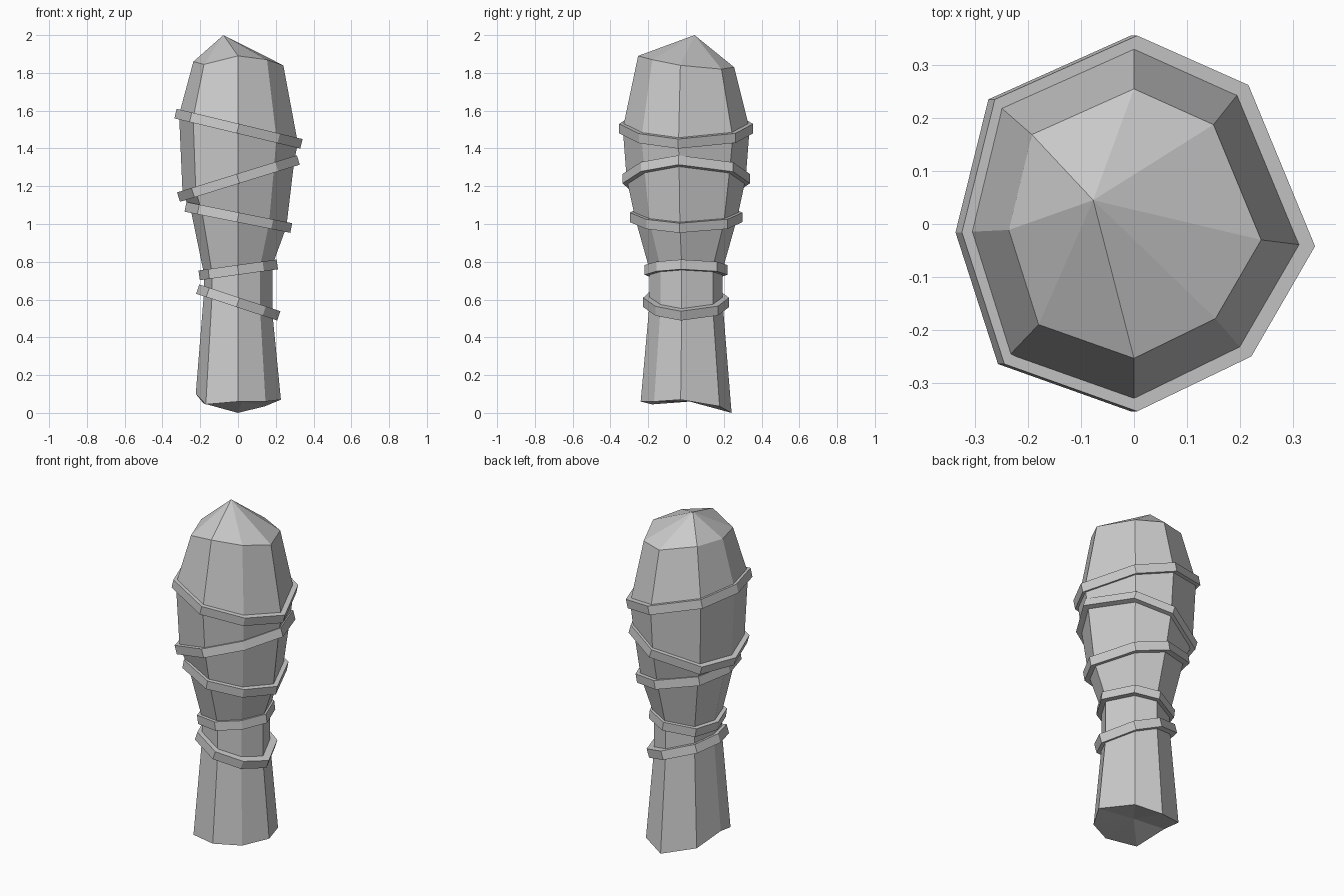
import bpy
from mathutils import Vector

if "Cube" in bpy.data.objects:
    bpy.data.objects.remove(bpy.data.objects["Cube"])

# Irregular eight-sided cross-section, counter-clockwise from the front
SECTION = [(0, -.338), (.205, -.238), (.32, -.04), (.2, .25),
           (0, .34), (-.257, .225), (-.315, -.015), (-.24, -.253)]
N = len(SECTION)


def add_mesh(name, verts, faces):
    me = bpy.data.meshes.new(name)
    me.from_pydata(verts, [], faces)
    me.update()
    ob = bpy.data.objects.new(name, me)
    bpy.context.collection.objects.link(ob)
    return ob


def bridge(a, b):
    return [(a + i, a + (i + 1) % N, b + (i + 1) % N, b + i) for i in range(N)]


def tilted_loop(scale, z, slope, grow=0.0, shift=0.0):
    """Scaled section on a plane tilted along x, moved along the plane normal."""
    normal = Vector((-slope, 0, 1)).normalized()
    out = []
    for x, y in SECTION:
        d = Vector((x, y, 0))
        d = d * scale + d.normalized() * grow
        d.z = z + slope * d.x
        out.append(d + normal * shift)
    return out


# Straps from low to high: scale, mid height, slope, protrusion
STRAPS = [(.57, .585, -.33, .034), (.57, .757, .14, .026), (.8, 1.035, -.2, .026),
          (.93, 1.24, .31, .022), (.99, 1.505, -.24, .019)]

# Chipped bottom and top rims
BOTTOM_Z = [.06, .06, .07, .035, 0, .05, .1, .045]
TOP_Z = [1.89, 1.87, 1.84, 1.82, 1.83, 1.87, 1.86, 1.845]
bottom = [Vector((x * .71, y * .71, z)) for (x, y), z in zip(SECTION, BOTTOM_Z)]
top = [Vector((x * .75, y * .75, z)) for (x, y), z in zip(SECTION, TOP_Z)]

# Body: loops follow the straps, closed by an off-centre peak and a broken base
loops = [bottom] + [tilted_loop(s, z, m) for s, z, m, g in STRAPS] + [top]
verts = [v for lp in loops for v in lp]
faces = []
for k in range(len(loops) - 1):
    faces += bridge(k * N, (k + 1) * N)
base, peak = len(verts), len(verts) + 1
verts += [Vector((.02, .02, .06)), Vector((-.077, .045, 2.0))]
last = (len(loops) - 1) * N
for i in range(N):
    j = (i + 1) % N
    faces.append((j, i, base))
    faces.append((last + i, last + j, peak))
add_mesh("handle_body", verts, faces)

# Straps: closed rectangular bands, inner side buried in the body
for n, (s, z, m, g) in enumerate(STRAPS):
    h = .026
    rings = [tilted_loop(s, z, m, -.03, -h), tilted_loop(s, z, m, g, -h),
             tilted_loop(s, z, m, g, h), tilted_loop(s, z, m, -.03, h)]
    fs = []
    for k in range(4):
        fs += bridge(k * N, ((k + 1) % 4) * N)
    add_mesh("strap_%d" % (n + 1), [v for r in rings for v in r], fs)
